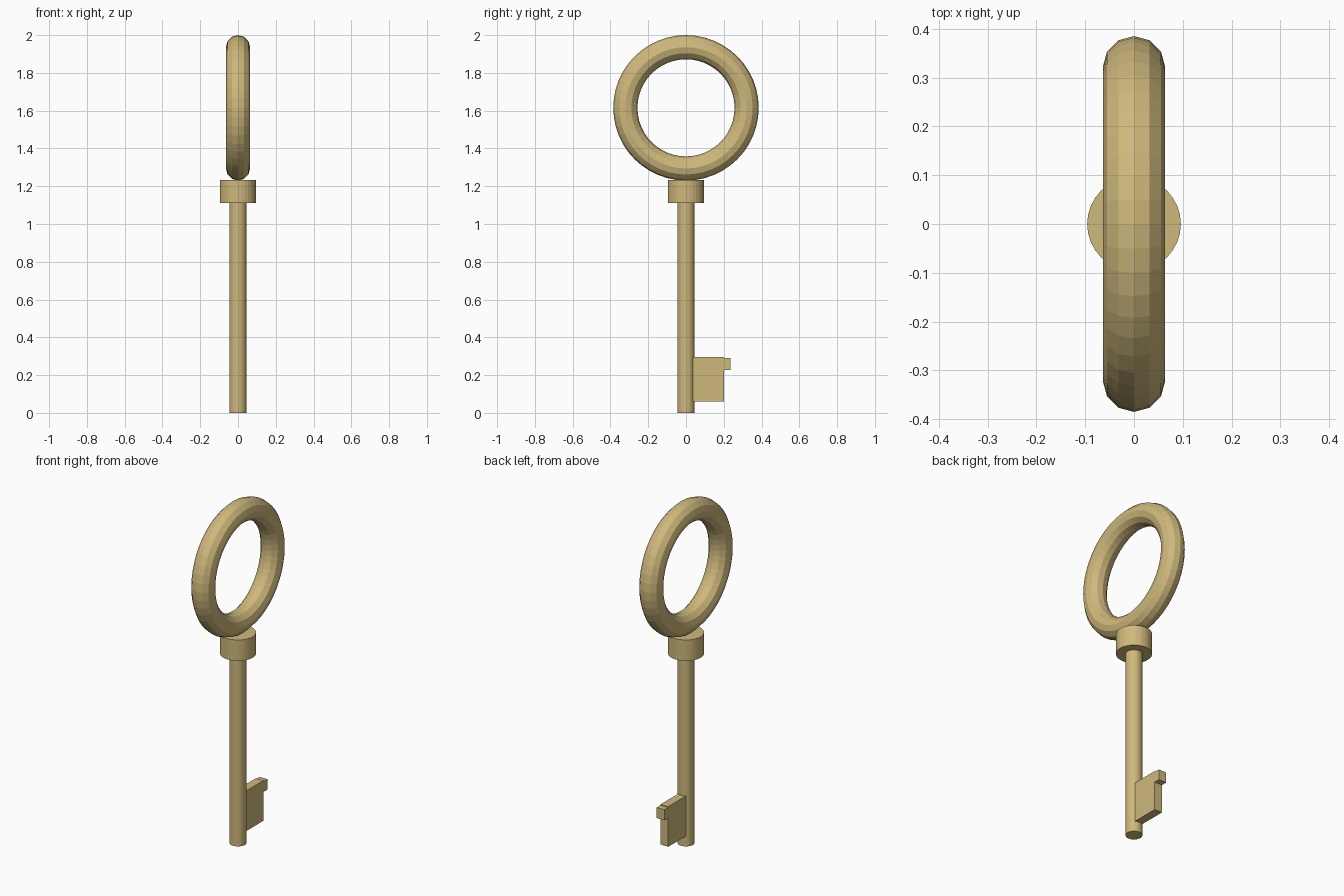
import bpy
from math import pi

if "Cube" in bpy.data.objects:
    bpy.data.objects.remove(bpy.data.objects["Cube"])

brass = bpy.data.materials.new("brass")
brass.diffuse_color = (0.62, 0.48, 0.2, 1)
brass.use_nodes = True
brass.node_tree.nodes["Principled BSDF"].inputs["Base Color"].default_value = brass.diffuse_color


def finish(name):
    ob = bpy.context.object
    ob.name = name
    ob.data.materials.append(brass)
    return ob


def rod(name, radius, z0, z1, sides=32):
    bpy.ops.mesh.primitive_cylinder_add(vertices=sides, radius=radius, depth=z1 - z0,
                                        location=(0, 0, (z0 + z1) / 2))
    return finish(name)


def plate(name, thick, y0, y1, z0, z1):
    bpy.ops.mesh.primitive_cube_add(size=1, location=(0, (y0 + y1) / 2, (z0 + z1) / 2))
    ob = finish(name)
    ob.scale = (thick, y1 - y0, z1 - z0)
    bpy.ops.object.transform_apply(location=False, rotation=False, scale=True)
    return ob


# Ring handle, standing in the YZ plane
bpy.ops.mesh.primitive_torus_add(major_segments=48, minor_segments=12,
                                 major_radius=0.321, minor_radius=0.064,
                                 location=(0, 0, 1.615), rotation=(0, pi / 2, 0))
finish("ring_handle")

# Collar and shaft
rod("collar", 0.096, 1.11, 1.232)
rod("shaft", 0.045, 0, 1.12)

# Bit with its single tooth
plate("bit", 0.05, 0.03, 0.2, 0.06, 0.295)
plate("bit_tooth", 0.05, 0.19, 0.235, 0.228, 0.29)
